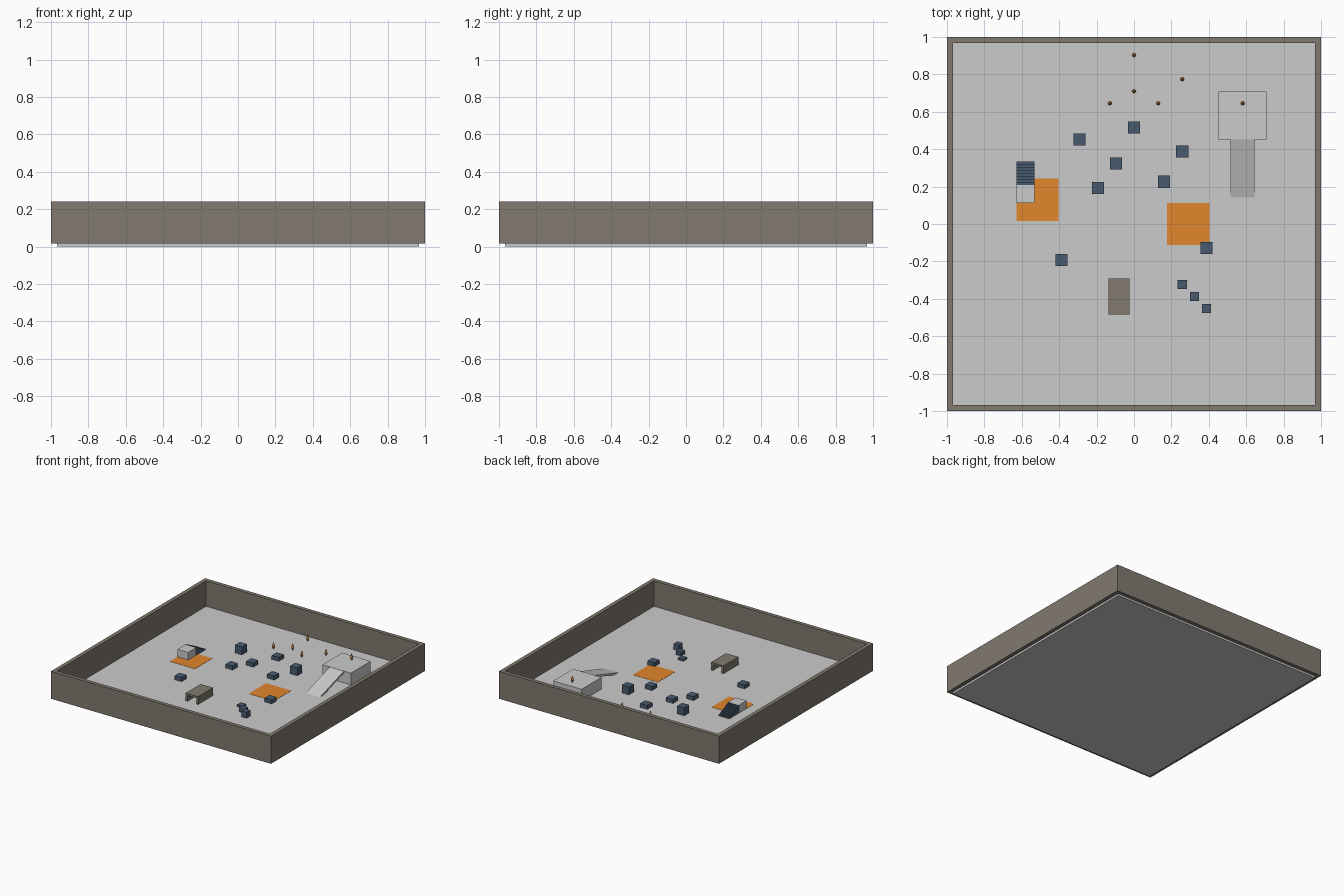
import bpy, bmesh, math

if "Cube" in bpy.data.objects:
    bpy.data.objects.remove(bpy.data.objects["Cube"])

U = 2 / 62          # one layout unit; the walled yard is 62 units across
G = 1.0             # floor surface height in layout units


def material(name, rgb):
    m = bpy.data.materials.new(name)
    m.diffuse_color = (*rgb, 1)
    m.use_nodes = True
    m.node_tree.nodes["Principled BSDF"].inputs["Base Color"].default_value = m.diffuse_color
    return m


STONE = material("stone", (0.22, 0.195, 0.16))
BLUE = material("slate_blue", (0.065, 0.105, 0.16))
ORANGE = material("orange", (0.75, 0.24, 0.025))
AMBER = material("amber", (0.45, 0.2, 0.06))


def finish(name, bm, mat):
    bmesh.ops.scale(bm, vec=(U, U, U), verts=bm.verts)
    bmesh.ops.recalc_face_normals(bm, faces=bm.faces)
    me = bpy.data.meshes.new(name)
    bm.to_mesh(me)
    bm.free()
    ob = bpy.data.objects.new(name, me)
    bpy.context.collection.objects.link(ob)
    if mat:
        me.materials.append(mat)
    return ob


def box(name, x, y, z0, sx, sy, sz, mat=None):
    """Box centred on x, y with its underside at z0."""
    bm = bmesh.new()
    bmesh.ops.create_cube(bm, size=1)
    bmesh.ops.scale(bm, vec=(sx, sy, sz), verts=bm.verts)
    bmesh.ops.translate(bm, vec=(x, y, z0 + sz / 2), verts=bm.verts)
    return finish(name, bm, mat)


def prism(name, profile, x0, x1, mat=None):
    """Extrude a (y, z) profile along x."""
    bm = bmesh.new()
    face = bm.faces.new([bm.verts.new((x0, y, z)) for y, z in profile])
    ext = bmesh.ops.extrude_face_region(bm, geom=[face])
    verts = [g for g in ext["geom"] if isinstance(g, bmesh.types.BMVert)]
    bmesh.ops.translate(bm, vec=(x1 - x0, 0, 0), verts=verts)
    return finish(name, bm, mat)


def spindle(name, x, y, z0):
    """Small pointed marker, lathed from a profile."""
    bm = bmesh.new()
    pts = [(0, 0), (0.16, 0), (0.2, 0.35), (0.32, 0.5), (0.28, 0.85), (0.12, 1.35), (0, 1.7)]
    vs = [bm.verts.new((x + r, y, z0 + z)) for r, z in pts]
    es = [bm.edges.new(p) for p in zip(vs, vs[1:])]
    bmesh.ops.spin(bm, geom=vs + es, cent=(x, y, 0), axis=(0, 0, 1),
                   angle=math.tau, steps=12)
    bmesh.ops.remove_doubles(bm, verts=bm.verts, dist=1e-4)
    return finish(name, bm, AMBER)


# Floor slab and perimeter walls
box("floor", 0, 0, 0, 60, 60, 1)
for s, side in ((-1, "a"), (1, "b")):
    box(f"wall_x_{side}", s * 30.5, 0, 0.5, 1, 62, 7, STONE)
    box(f"wall_y_{side}", 0, s * 30.5, 0.5, 60, 1, 7, STONE)

# Flat hazard pads
for i, (x, y) in enumerate([(9, 0), (-16, 4)]):
    box(f"hazard_pad_{i}", x, y, G - 0.05, 7, 7, 0.1, ORANGE)

# Crates: x, y, height
crates = [(-9, 14, 2), (0, 16, 1), (-3, 10, 1), (-6, 6, 1),
          (5, 7, 1), (8, 12, 2), (12, -4, 1), (-12, -6, 1)]
for i, (x, y, h) in enumerate(crates):
    box(f"crate_{i}", x, y, G, 2, 2, h, BLUE)

# Three rising stepping blocks
for i in range(3):
    box(f"stepping_block_{i}", 8 + 2 * i, -10 - 2 * i, G, 1.5, 1.5, 0.5 * (i + 1), BLUE)

# Raised platform with its ramp
box("platform", 18, 18, G, 8, 8, 3)
prism("ramp", [(4.4, G), (14.1, G + 2.97), (14.1, G + 2.45), (6.1, G)], 16, 20)

# Staircase leading up to a landing
box("landing", -18, 5, G, 3, 3, 2)
STEPS = 8
stairs = [(6.4, G)]
for i in range(STEPS):
    z = G + 2 - 0.25 * i
    stairs += [(6.4 + 0.5 * i, z), (6.9 + 0.5 * i, z)]
stairs.append((6.4 + 0.5 * STEPS, G))
prism("staircase", stairs, -19.5, -16.5, BLUE)

# Low tunnel: two side walls and a roof
for s, side in ((-1, "left"), (1, "right")):
    box(f"tunnel_wall_{side}", -2.5 + s * 1.5, -12, G, 0.5, 6, 1.5, STONE)
box("tunnel_roof", -2.5, -12, G + 1.5, 3.5, 6, 0.5, STONE)

# Pointed markers, one standing on the platform
for i, (x, y, z) in enumerate([(0, 28, G), (8, 24, G), (0, 22, G),
                               (-4, 20, G), (4, 20, G), (18, 20, G + 3)]):
    spindle(f"marker_{i}", x, y, z)
